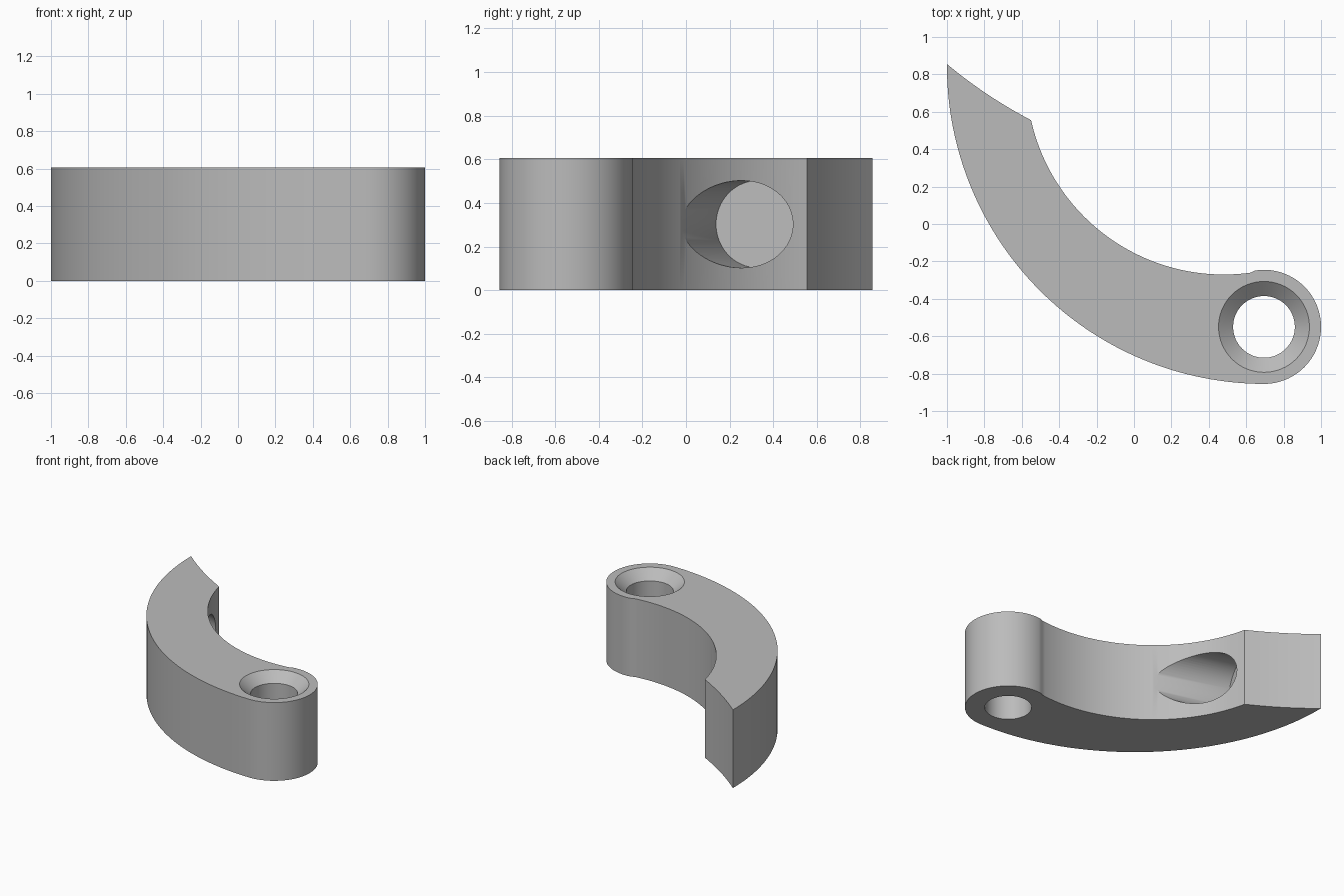
import bpy
import bmesh
import math
from mathutils import Matrix, Vector

HEIGHT = 0.605

cube = bpy.data.objects.get("Cube")
if cube:
    bpy.data.objects.remove(cube, do_unlink=True)

grey = bpy.data.materials.new("plain grey")
grey.use_nodes = True
colour = (0.5, 0.5, 0.5, 1)
grey.diffuse_color = colour
grey.node_tree.nodes["Principled BSDF"].inputs["Base Color"].default_value = colour


def arc(centre, radius, start, end, steps):
    """Points along a circular arc, angles in degrees."""
    points = []
    for i in range(steps + 1):
        a = math.radians(start + (end - start) * i / steps)
        points.append((centre[0] + radius * math.cos(a), centre[1] + radius * math.sin(a)))
    return points


def bearing(centre, point):
    return math.degrees(math.atan2(point[1] - centre[1], point[0] - centre[0]))


def make_object(name, bm):
    bmesh.ops.recalc_face_normals(bm, faces=bm.faces)
    mesh = bpy.data.meshes.new(name)
    bm.to_mesh(mesh)
    bm.free()
    mesh.materials.append(grey)
    obj = bpy.data.objects.new(name, mesh)
    bpy.context.collection.objects.link(obj)
    return obj


# Curved arm outline: outer sweep, round eye, inner sweep, hollow tip
eye = (0.695, -0.55)
inner = (0.48, 0.786)
tip, heel = Vector((-1, 0.855)), Vector((-0.55, 0.555))
join = bearing(eye, inner)
outline = arc((0.7, 0.845), 1.7, 180, 270, 64)
outline += arc(eye, 0.305, -88, join, 48)
outline += arc(inner, 1.056, join - 180, bearing(inner, heel) - 360 if bearing(inner, heel) > 0 else bearing(inner, heel), 64)[1:]
sag = Vector((-0.008, -0.012))
for i in range(1, 12):
    t = i / 12
    outline.append(tuple(heel.lerp(tip, t) + sag * 4 * t * (1 - t)))
outline.append(tuple(tip))

bm = bmesh.new()
base = bm.faces.new([bm.verts.new((x, y, 0)) for x, y in outline])
raised = bmesh.ops.extrude_face_region(bm, geom=[base])
top = [v for v in raised["geom"] if isinstance(v, bmesh.types.BMVert)]
bmesh.ops.translate(bm, verts=top, vec=(0, 0, HEIGHT))
bmesh.ops.remove_doubles(bm, verts=bm.verts, dist=0.0005)
arm = make_object("curved_arm", bm)

# Countersunk pivot hole, turned from a half profile
bm = bmesh.new()
profile = [(0, -0.1), (0.165, -0.1), (0.165, HEIGHT - 0.07),
           (0.243, HEIGHT), (0.243, HEIGHT + 0.1), (0, HEIGHT + 0.1)]
verts = [bm.verts.new((r, 0, z)) for r, z in profile]
edges = [bm.edges.new(pair) for pair in zip(verts, verts[1:])]
bmesh.ops.spin(bm, geom=verts + edges, axis=(0, 0, 1), cent=(0, 0, 0),
               angle=math.tau, steps=64)
bmesh.ops.remove_doubles(bm, verts=bm.verts, dist=0.0001)
bmesh.ops.translate(bm, verts=bm.verts, vec=(*eye, 0))
pivot_cutter = make_object("pivot_hole_cutter", bm)

# Blind round pocket drilled at a slant into the inner sweep
slant = math.radians(16)
axis = Vector((math.cos(slant), -math.sin(slant), 0))
floor = Vector((-0.70, 0.33, HEIGHT / 2))
depth = 0.9
bm = bmesh.new()
turn = axis.to_track_quat("Z", "Y").to_matrix().to_4x4()
bmesh.ops.create_cone(bm, cap_ends=True, segments=64, radius1=0.2, radius2=0.2, depth=depth,
                      matrix=Matrix.Translation(floor + axis * depth / 2) @ turn)
pocket_cutter = make_object("pocket_cutter", bm)

# Cut both holes, then shade the curved walls smooth
bpy.ops.object.select_all(action="DESELECT")
bpy.context.view_layer.objects.active = arm
arm.select_set(True)
for cutter in (pivot_cutter, pocket_cutter):
    cutter.hide_render = True
    cut = arm.modifiers.new(cutter.name, "BOOLEAN")
    cut.operation = "DIFFERENCE"
    cut.solver = "EXACT"
    cut.object = cutter
    bpy.ops.object.modifier_apply(modifier=cut.name)
    bpy.data.objects.remove(cutter, do_unlink=True)
bpy.ops.object.shade_smooth_by_angle(angle=math.radians(30))
